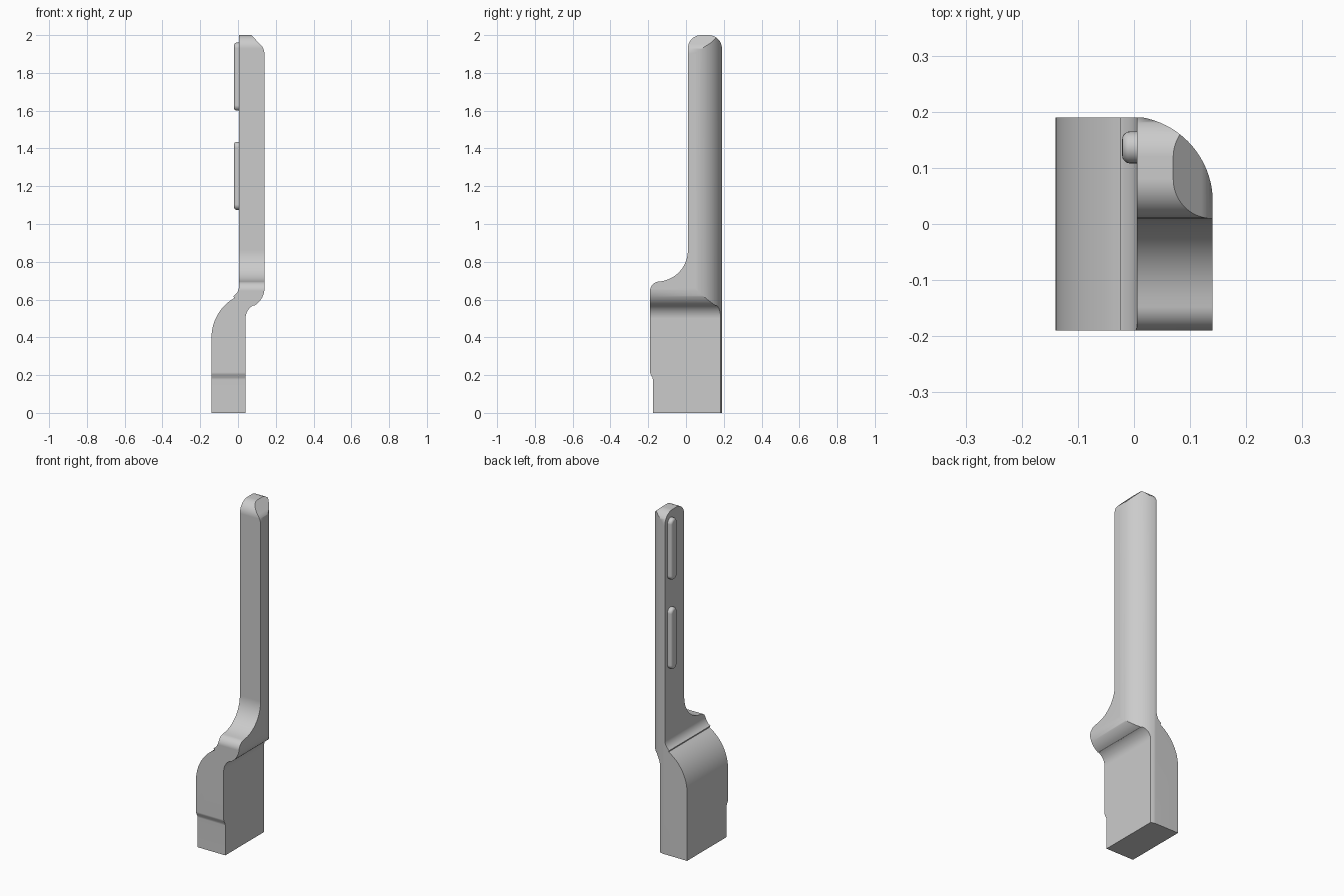
import bpy, bmesh
from math import cos, sin, radians

if "Cube" in bpy.data.objects:
    bpy.data.objects.remove(bpy.data.objects["Cube"])


def arc(cu, cv, r, a0, a1, n=12):
    """Points along a circular arc, angles in degrees."""
    angles = [radians(a0 + (a1 - a0) * i / n) for i in range(n + 1)]
    return [(cu + r * cos(a), cv + r * sin(a)) for a in angles]


def prism(name, pts, axis, lo, hi):
    """Extrude a 2D outline along the given axis from lo to hi."""
    place = {'x': lambda u, v, w: (w, u, v),
             'y': lambda u, v, w: (u, w, v),
             'z': lambda u, v, w: (u, v, w)}[axis]
    bm = bmesh.new()
    a = [bm.verts.new(place(u, v, lo)) for u, v in pts]
    b = [bm.verts.new(place(u, v, hi)) for u, v in pts]
    bm.faces.new(a)
    bm.faces.new(b[::-1])
    n = len(pts)
    for i in range(n):
        j = (i + 1) % n
        bm.faces.new((a[i], b[i], b[j], a[j]))
    bmesh.ops.recalc_face_normals(bm, faces=bm.faces)
    me = bpy.data.meshes.new(name)
    bm.to_mesh(me)
    bm.free()
    ob = bpy.data.objects.new(name, me)
    bpy.context.collection.objects.link(ob)
    return ob


def activate(ob):
    bpy.ops.object.select_all(action='DESELECT')
    ob.select_set(True)
    bpy.context.view_layer.objects.active = ob


def smooth(ob):
    activate(ob)
    bpy.ops.object.shade_smooth_by_angle(angle=radians(28))
    ob.modifiers.new("weighted_normals", 'WEIGHTED_NORMAL').keep_sharp = True


# Front outline: offset base, S-bend, straight arm with chamfered tip
front = ([(-0.14, -0.05), (0.04, -0.05)]
         + arc(0.12, 0.5, 0.08, 180, 120)
         + arc(0.035, 0.66, 0.105, -60, 0)
         + arc(0.07, 1.90, 0.07, 0, 45)
         + [(0.06, 2.01), (0.005, 2.01)]
         + arc(-0.055, 0.67, 0.06, 0, -60)
         + arc(0.10, 0.4, 0.24, 120, 180))

# Side outline: wide base, swept shoulder, rounded tip
side = ([(0.19, 0)]
        + arc(0.12, 1.93, 0.07, 0, 90)
        + arc(0.08, 1.93, 0.07, 90, 180)
        + arc(-0.155, 0.86, 0.165, 0, -82)
        + arc(-0.142, 0.647, 0.048, 97, 180)
        + [(-0.19, 0.215), (-0.187, 0.203), (-0.178, 0.188), (-0.175, 0.175), (-0.175, 0)])

# Plan outline: large rounded back corner
plan = ([(-0.3, -0.3), (0.1405, -0.3)]
        + arc(-0.0125, 0.0395, 0.153, 0, 90, 20)
        + [(-0.3, 0.1925)])

# Body is the common volume of the three outlines
body = prism("handle_body", front, 'y', -0.3, 0.3)
for name, pts, axis, lo, hi in (("side_cutter", side, 'x', -0.3, 0.3),
                                ("plan_cutter", plan, 'z', -0.1, 2.1)):
    cutter = prism(name, pts, axis, lo, hi)
    cutter.hide_render = True
    mod = body.modifiers.new(name, 'BOOLEAN')
    mod.operation = 'INTERSECT'
    mod.solver = 'EXACT'
    mod.object = cutter
    activate(body)
    bpy.ops.object.modifier_apply(modifier=name)
    bpy.data.objects.remove(cutter, do_unlink=True)
smooth(body)

# Two raised round-ended pads on the inner face
for name, z0, z1 in (("lower_pad", 1.075, 1.435), ("upper_pad", 1.6, 1.96)):
    r = 0.0285
    outline = arc(0.1365, z1 - r, r, 0, 180) + arc(0.1365, z0 + r, r, 180, 360)
    pad = prism(name, outline, 'x', -0.021, 0.015)
    bm = bmesh.new()
    bm.from_mesh(pad.data)
    rim = [e for e in bm.edges if all(v.co.x < -0.02 for v in e.verts)]
    bmesh.ops.bevel(bm, geom=rim, offset=0.014, segments=5, profile=0.5, affect='EDGES')
    bm.to_mesh(pad.data)
    bm.free()
    smooth(pad)
